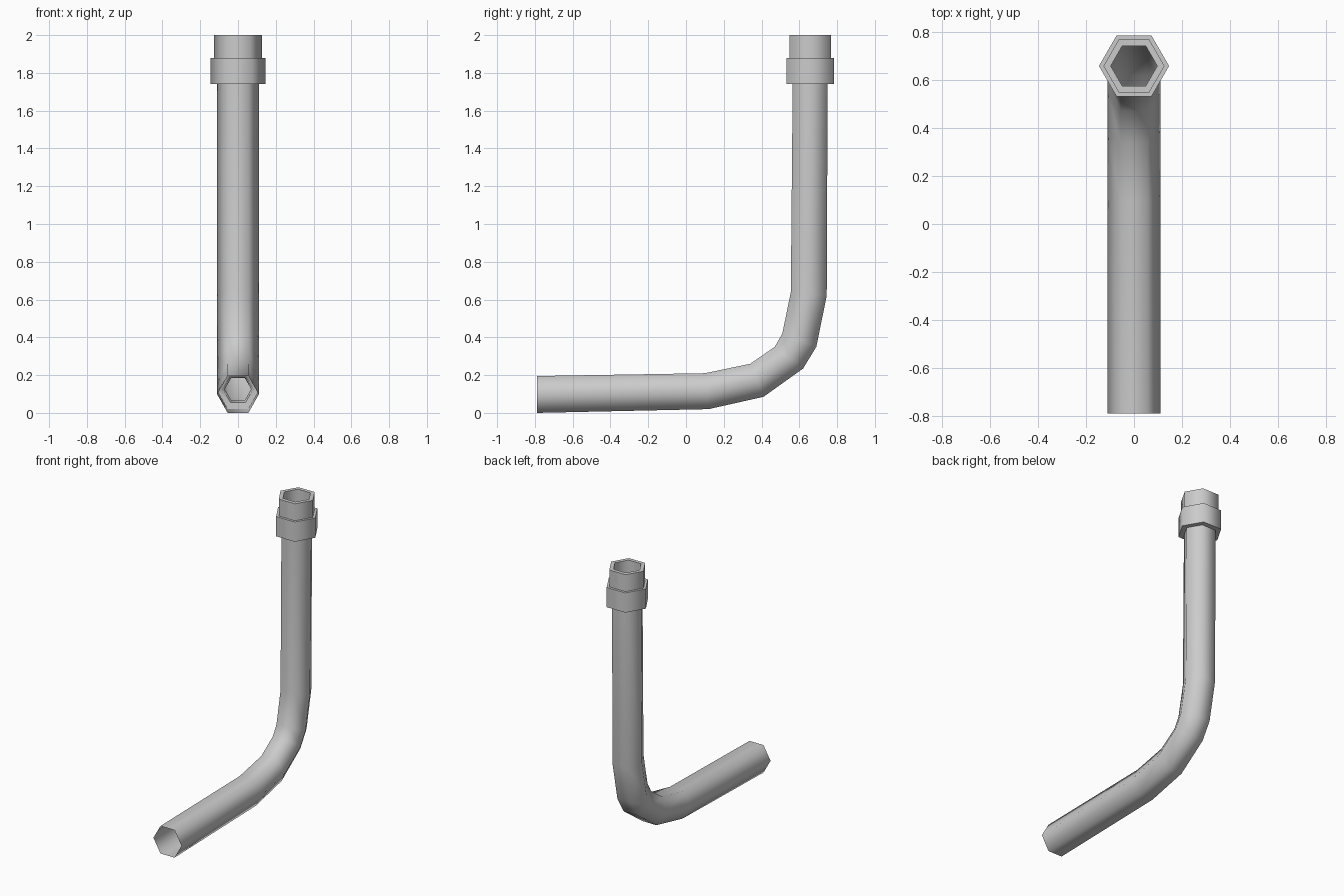
import bpy, math
from mathutils import Vector

if "Cube" in bpy.data.objects:
    bpy.data.objects.remove(bpy.data.objects["Cube"])


def hex_ring(a, b, r):
    """Hexagon with corners on +-x; a and b are (y, z) of its two flat sides."""
    a, b = Vector((0, *a)), Vector((0, *b))
    c, h = (a + b) / 2, (a - b) / 2
    s = r * math.sqrt(3) / 2
    pts = []
    for i in range(6):
        t = i * math.pi / 3
        pts.append(c + Vector((r * math.cos(t), 0, 0)) + h * (r * math.sin(t) / s))
    return pts


def flat_ring(z, r, y=0.658):
    s = r * math.sqrt(3) / 2
    return hex_ring((y - s, z), (y + s, z), r)


def loft(name, rings, cap_end=False):
    verts = [p for ring in rings for p in ring]
    faces = []
    for k in range(len(rings) - 1):
        for i in range(6):
            j = (i + 1) % 6
            faces.append((k * 6 + i, k * 6 + j, k * 6 + 6 + j, k * 6 + 6 + i))
    if cap_end:
        faces.append(tuple(range(len(verts) - 6, len(verts))))
    me = bpy.data.meshes.new(name)
    me.from_pydata(verts, [], faces)
    ob = bpy.data.objects.new(name, me)
    bpy.context.collection.objects.link(ob)
    bpy.ops.object.select_all(action='DESELECT')
    ob.select_set(True)
    bpy.context.view_layer.objects.active = ob
    # consistent normals, then smooth round the pipe but crisp at the rims
    bpy.ops.object.mode_set(mode='EDIT')
    bpy.ops.mesh.select_all(action='SELECT')
    bpy.ops.mesh.normals_make_consistent(inside=False)
    bpy.ops.object.mode_set(mode='OBJECT')
    bpy.ops.object.shade_smooth_by_angle(angle=math.radians(65))
    return ob


# bent pipe, open at the front: inner and outer side of each section
sections = [((-0.79, 0.195), (-0.79, 0.0)),
            ((0.10, 0.21), (0.12, 0.02)),
            ((0.34, 0.26), (0.41, 0.085)),
            ((0.47, 0.35), (0.62, 0.235)),
            ((0.51, 0.42), (0.69, 0.35)),
            ((0.555, 0.64), (0.745, 0.62)),
            ((0.565, 1.76), (0.75, 1.76))]
loft("bent_pipe", [hex_ring(a, b, 0.11) for a, b in sections])

# narrowing deep inside the pipe
loft("inner_reducer", [hex_ring((0.10, 0.21), (0.12, 0.02), 0.109),
                       hex_ring((0.11, 0.194), (0.12, 0.056), 0.08),
                       hex_ring((0.16, 0.186), (0.17, 0.066), 0.07)])

# collar and hollow outlet on top
loft("collar", [flat_ring(1.74, 0.10), flat_ring(1.74, 0.146),
                flat_ring(1.88, 0.146), flat_ring(1.88, 0.12)])
loft("outlet", [flat_ring(1.87, 0.127), flat_ring(2.0, 0.127),
                flat_ring(2.0, 0.097), flat_ring(1.74, 0.097)])
